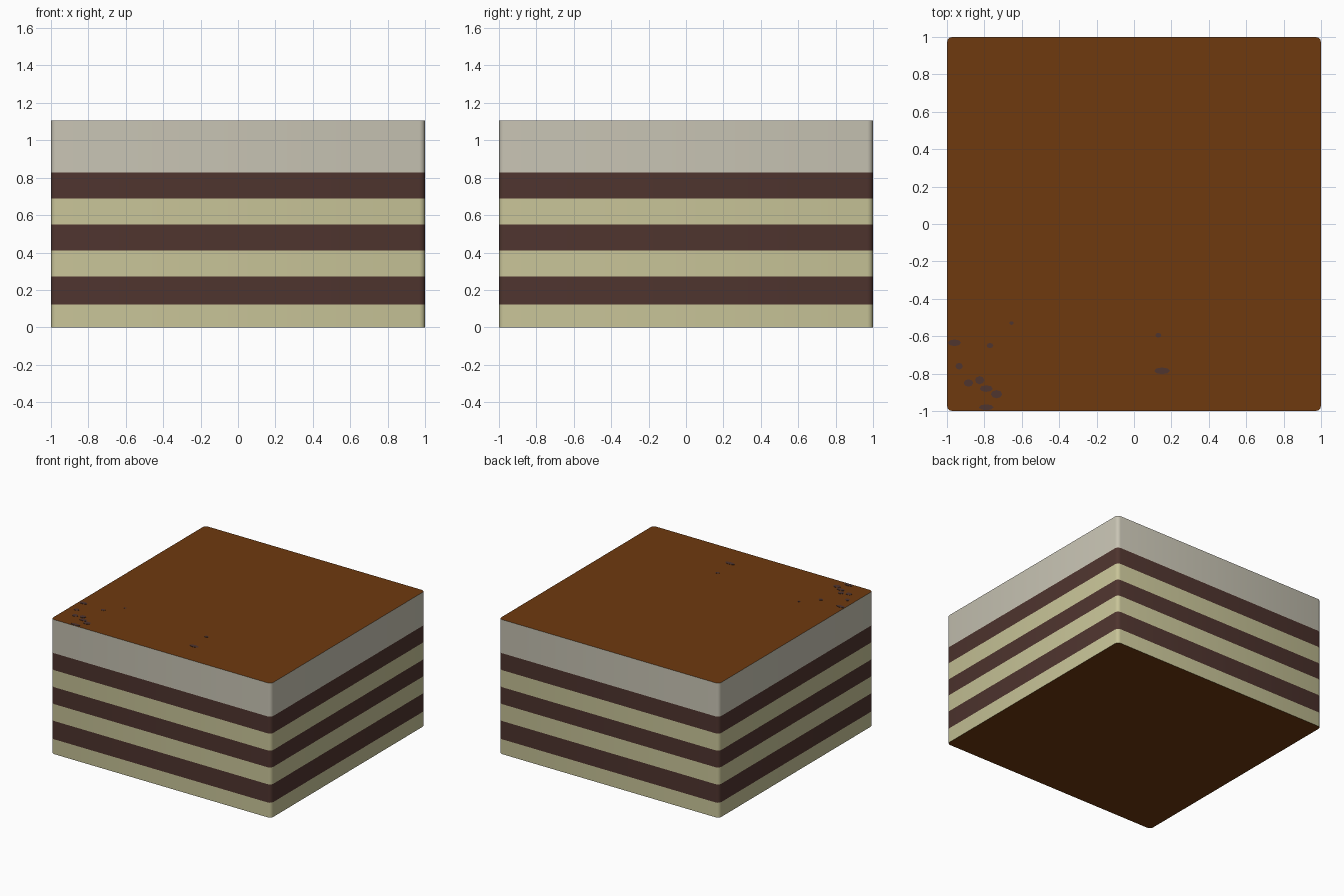
import bpy, bmesh, math

if "Cube" in bpy.data.objects:
    bpy.data.objects.remove(bpy.data.objects["Cube"])


def material(name, rgb):
    m = bpy.data.materials.new(name)
    m.diffuse_color = (*rgb, 1.0)
    m.use_nodes = True
    m.node_tree.nodes["Principled BSDF"].inputs["Base Color"].default_value = m.diffuse_color
    return m


cream = material("cream_sponge", (0.578, 0.552, 0.314))
chocolate = material("dark_chocolate", (0.078, 0.035, 0.028))
icing = material("pale_cream", (0.578, 0.552, 0.456))
cocoa = material("cocoa_brown", (0.156, 0.041, 0.0046))


def make_object(name, bm, mats):
    mesh = bpy.data.meshes.new(name)
    bmesh.ops.recalc_face_normals(bm, faces=bm.faces)
    bm.to_mesh(mesh)
    bm.free()
    for m in mats:
        mesh.materials.append(m)
    ob = bpy.data.objects.new(name, mesh)
    bpy.context.collection.objects.link(ob)
    return ob


# Square outline with slightly rounded corners
R, SEG = 0.03, 3
outline = []
for c in range(4):
    mid = math.pi / 4 + c * math.pi / 2
    cx = math.copysign(1 - R, math.cos(mid))
    cy = math.copysign(1 - R, math.sin(mid))
    for s in range(SEG + 1):
        a = c * math.pi / 2 + s * math.pi / 2 / SEG
        outline.append((cx + R * math.cos(a), cy + R * math.sin(a)))

# Layered cake body: stacked bands, cocoa on top and bottom
levels = [0, 0.122, 0.272, 0.411, 0.55, 0.69, 0.829, 1.105]
band_material = [0, 1, 0, 1, 0, 1, 2]
bm = bmesh.new()
rings = [[bm.verts.new((x, y, z)) for x, y in outline] for z in levels]
n = len(outline)
for k, mat in enumerate(band_material):
    for i in range(n):
        j = (i + 1) % n
        f = bm.faces.new((rings[k][i], rings[k][j], rings[k + 1][j], rings[k + 1][i]))
        f.material_index = mat
        f.smooth = True
for ring in (rings[0], rings[-1]):
    bm.faces.new(ring).material_index = 3
# keep the rims sharp
for e in bm.edges:
    if any(f.material_index == 3 for f in e.link_faces):
        e.smooth = False
make_object("layered_cake", bm, [cream, chocolate, icing, cocoa])

# Dark crumbs showing through the cocoa: x, y, half width, half depth
specks = [
    (-0.96, -0.635, 0.035, 0.018), (-0.655, -0.53, 0.012, 0.01),
    (-0.77, -0.65, 0.018, 0.014), (-0.935, -0.76, 0.02, 0.018),
    (-0.885, -0.85, 0.025, 0.02), (-0.825, -0.835, 0.025, 0.022),
    (-0.79, -0.88, 0.035, 0.018), (-0.735, -0.91, 0.03, 0.022),
    (-0.79, -0.98, 0.04, 0.016), (0.13, -0.595, 0.016, 0.013),
    (0.15, -0.785, 0.042, 0.018),
]
bm = bmesh.new()
for x, y, w, d in specks:
    top = [bm.verts.new((x + w * math.cos(a), y + d * math.sin(a), 1.107))
           for a in (i * math.pi / 4 for i in range(8))]
    low = [bm.verts.new((v.co.x, v.co.y, 1.105)) for v in top]
    bm.faces.new(top)
    for i in range(8):
        j = (i + 1) % 8
        bm.faces.new((low[i], low[j], top[j], top[i]))
make_object("chocolate_crumbs", bm, [chocolate])
